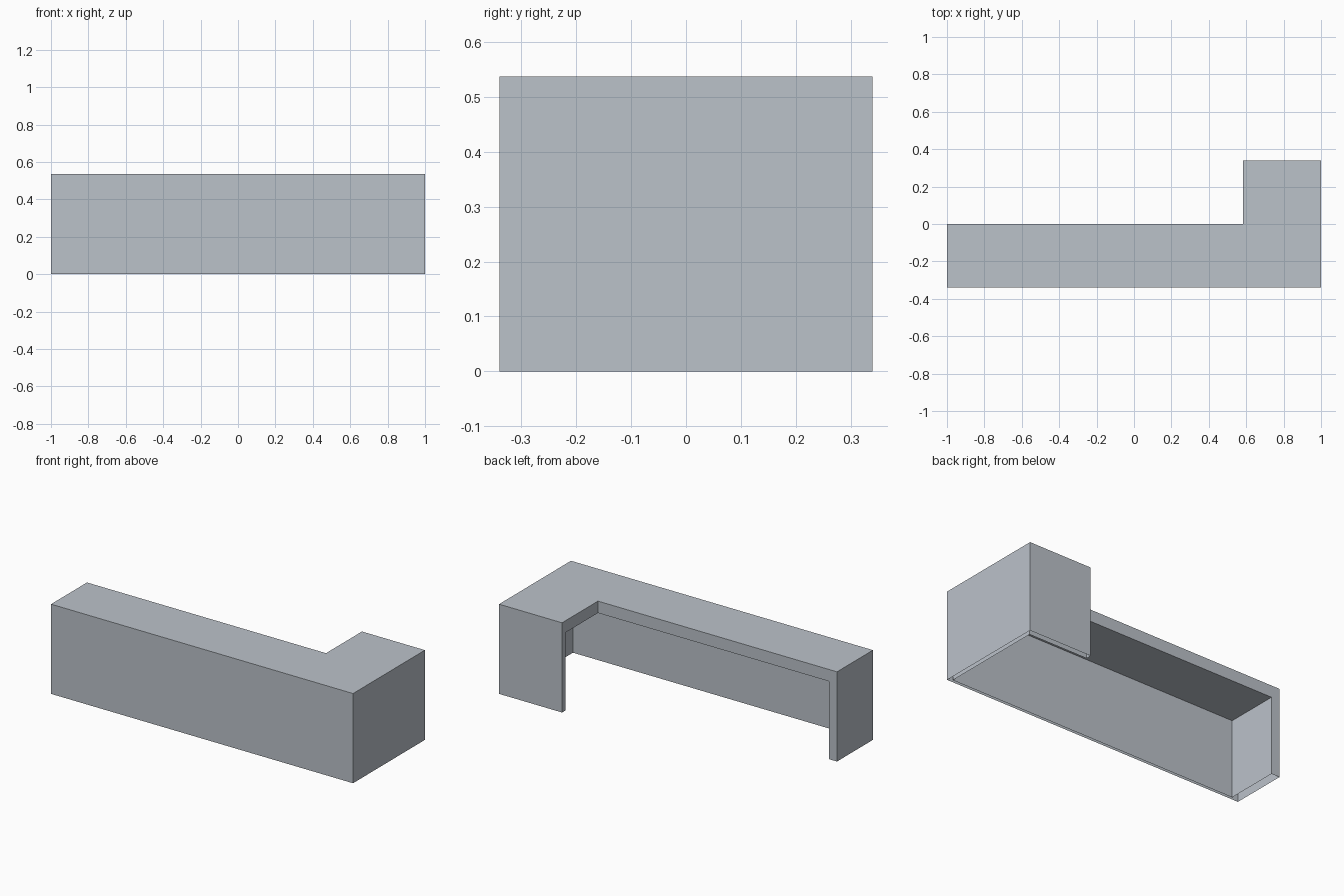
import bpy, bmesh

if "Cube" in bpy.data.objects:
    bpy.data.objects.remove(bpy.data.objects["Cube"])

TOP, UNDER = 0.537, 0.466          # counter top and its underside

# plan of the panels: outer line, then the inner line back to the start
outer = [(-1, 0), (-1, -0.34), (1, -0.34), (1, 0.34), (0.583, 0.34)]
inner = [(0.583, 0.306), (0.975, 0.306), (0.975, -0.323), (-0.946, -0.323), (-0.946, 0)]
nook = (0.583, 0)                  # inside corner of the L-shaped counter

bm = bmesh.new()


def face(pts):
    bm.faces.new([bm.verts.new(p) for p in pts])


def walls(loop, z0, z1):
    for a, b in zip(loop, loop[1:] + loop[:1]):
        face([(*a, z0), (*b, z0), (*b, z1), (*a, z1)])


# hollow panels, open at the floor
walls(outer + inner, 0, UNDER)
# counter rim, top and underside
rim = outer + [inner[0], nook, inner[-1]]
walls(rim, UNDER, TOP)
face([(*p, TOP) for p in rim])
face([(*p, UNDER) for p in inner + [nook]])

# weld and merge coplanar faces
bmesh.ops.remove_doubles(bm, verts=bm.verts, dist=0.0005)
interior = [e for e in bm.edges if len(e.link_faces) == 2
            and e.link_faces[0].normal.dot(e.link_faces[1].normal) > 0.999]
bm.normal_update()
bmesh.ops.dissolve_limit(bm, angle_limit=0.01, verts=bm.verts, edges=bm.edges)

mesh = bpy.data.meshes.new("reception_counter")
bm.to_mesh(mesh)
bm.free()
obj = bpy.data.objects.new("reception_counter", mesh)
bpy.context.collection.objects.link(obj)

mat = bpy.data.materials.new("pale_grey")
mat.diffuse_color = (0.5, 0.54, 0.59, 1)
mat.use_nodes = True
mat.node_tree.nodes["Principled BSDF"].inputs["Base Color"].default_value = mat.diffuse_color
mesh.materials.append(mat)
